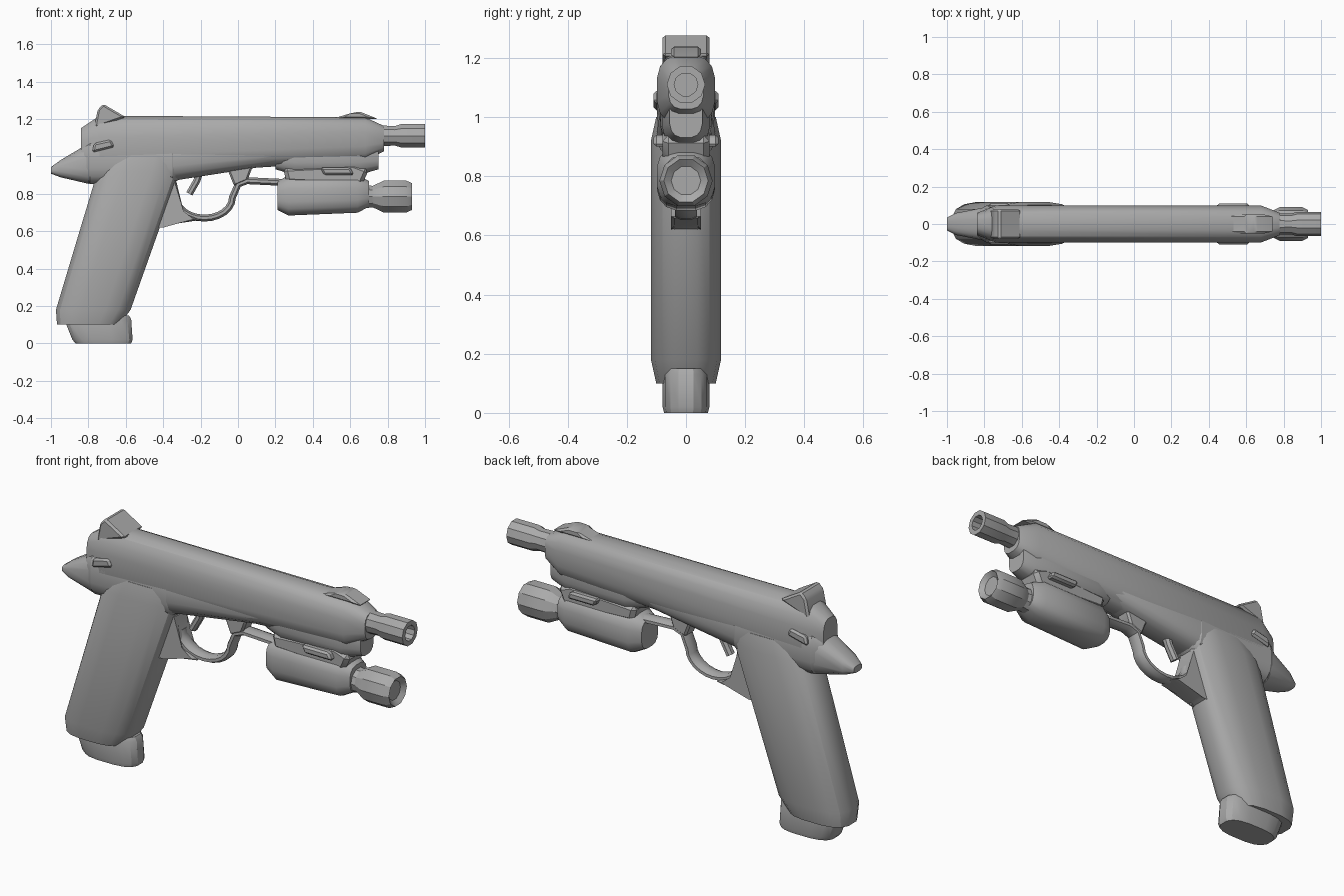
import bpy, bmesh, math
from mathutils import Vector

cube = bpy.data.objects.get("Cube")
if cube:
    bpy.data.objects.remove(cube)

grey = bpy.data.materials.new("plain grey")
grey.use_nodes = True
shade = (.4, .4, .4, 1)
grey.diffuse_color = shade
grey.node_tree.nodes["Principled BSDF"].inputs["Base Color"].default_value = shade


def finish(name, bm):
    bmesh.ops.recalc_face_normals(bm, faces=bm.faces)
    mesh = bpy.data.meshes.new(name)
    bm.to_mesh(mesh)
    bm.free()
    mesh.materials.append(grey)
    mesh.shade_smooth()
    mesh.set_sharp_from_angle(angle=math.radians(30))
    bpy.context.collection.objects.link(bpy.data.objects.new(name, mesh))


def skin(rings):
    """Joins closed rings of points into a capped solid."""
    bm = bmesh.new()
    loops = [[bm.verts.new(point) for point in ring] for ring in rings]
    for near, far in zip(loops, loops[1:]):
        for i in range(len(near)):
            bm.faces.new((near[i - 1], near[i], far[i], far[i - 1]))
    bm.faces.new(loops[0])
    bm.faces.new(loops[-1])
    return bm


def signed_power(value, exponent):
    return math.copysign(abs(value) ** exponent, value)


def mix(pair, factor):
    return pair[0] + (pair[1] - pair[0]) * factor


def bar(name, axis, span, low, high, half, ease=.05, pinch=.7, sides=16):
    """Rounded bar whose pairs give the values at its two ends, which are pinched in."""
    length = span[1] - span[0]
    rings = []
    for factor, scale in ((0, pinch), (ease / length, 1), (1 - ease / length, 1), (1, pinch)):
        along = mix(span, factor)
        bottom, top = mix(low, factor), mix(high, factor)
        ring = []
        for i in range(sides):
            angle = math.tau * (i + .5) / sides
            y = mix(half, factor) * scale * signed_power(math.cos(angle), .7)
            across = (bottom + top) / 2 + (top - bottom) / 2 * scale * signed_power(math.sin(angle), .7)
            ring.append((along, y, across) if axis == "x" else (across, y, along))
        rings.append(ring)
    finish(name, skin(rings))


def turned(name, height, profile, sides=10):
    """Round part along x, from pairs of position and radius."""
    angles = [math.tau * i / sides for i in range(sides)]
    finish(name, skin([[(x, radius * math.cos(a), height + radius * math.sin(a)) for a in angles]
                       for x, radius in profile]))


def strap(name, path, thick=.04, width=.08):
    """Eight-sided band following a path in the side plane."""
    points = [Vector((x, 0, z)) for x, z in path]
    rings = []
    for i, point in enumerate(points):
        before, after = points[max(i - 1, 0)], points[min(i + 1, len(points) - 1)]
        tangent = (after - before).normalized()
        normal = Vector((-tangent.z, 0, tangent.x)) * thick / 2
        sideways = Vector((0, width / 2, 0))
        angles = [math.tau * (k + .5) / 8 for k in range(8)]
        rings.append([point + normal * math.cos(a) + sideways * math.sin(a) for a in angles])
    finish(name, skin(rings))


def plate(name, outline, inner, outer, bevel=.01):
    """Side outline extruded across y with bevelled edges."""
    bm = skin([[(x, y, z) for x, z in outline] for y in (inner, outer)])
    bmesh.ops.bevel(bm, geom=bm.edges[:], offset=bevel, segments=1, affect="EDGES")
    finish(name, bm)


# Upper body
bar("slide", "x", span=(-.84, .78), low=(.88, .98), high=(1.22, 1.21), half=(.1, .1), ease=.1, pinch=.6)
bar("frame_rear", "x", span=(-.84, -.3), low=(.85, .85), high=(1.1, 1.1), half=(.1, .1))
bar("frame_middle", "x", span=(-.4, .3), low=(.86, .97), high=(1.1, 1.1), half=(.1, .09))
bar("frame_front", "x", span=(.2, .75), low=(.9, .9), high=(1.1, 1.1), half=(.09, .08), ease=.1)
turned("barrel", 1.11, [(.7, .06), (.84, .055), (.87, .065), (1, .065), (1, .04), (.94, .04)])
bar("tail", "x", span=(-1, -.75), low=(.9, .84), high=(.95, 1.1), half=(.05, .1))

# Sights
plate("rear_sight", [(-.77, 1.15), (-.75, 1.25), (-.72, 1.28), (-.6, 1.21)], -.08, .08)
plate("front_sight", [(.5, 1.2), (.6, 1.23), (.65, 1.24), (.75, 1.2)], -.05, .05)

# Handle
bar("grip", "z", span=(.1, 1), low=(-1, -.73), high=(-.6, -.28), half=(.12, .12), ease=.08, pinch=.85)
bar("magazine_base", "z", span=(0, .15), low=(-.88, -.94), high=(-.56, -.57), half=(.08, .08), ease=.02, pinch=.94)

# Guard and trigger
arc = [math.pi + math.pi * i / 12 for i in range(13)]
strap("trigger_guard", [(.15 * math.cos(a) - .18, .11 * math.sin(a) + .78) for a in arc] + [(0, .85), (.05, .87), (.26, .86)])
plate("guard_root", [(-.46, .6), (-.4, .63), (-.2, .66), (-.3, .7), (-.33, .87), (-.4, .87)], -.05, .05)
plate("guard_front", [(-.06, .94), (-.02, .84), (.05, .87), (.08, .95)], -.04, .04)
strap("trigger", [(-.2, .93), (-.22, .87), (-.26, .8)], width=.05)

# Lamp under the front
bar("lamp_body", "x", span=(.21, .7), low=(.68, .7), high=(.9, .9), half=(.1, .1), ease=.06)
turned("lamp_head", .785, [(.65, .07), (.72, .06), (.78, .09), (.9, .09), (.93, .075), (.91, .05)])
plate("lamp_mount", [(.26, .86), (.24, .94), (.62, .96), (.7, .93), (.66, .84)], -.08, .08, bevel=.02)

# Side controls
for side in (-1, 1):
    plate("front_catch", [(.46, .9), (.44, .94), (.6, .94), (.62, .9)], side * .07, side * .11)
    plate("safety_lever", [(-.78, 1.02), (-.77, 1.07), (-.68, 1.09), (-.66, 1.05)], side * .08, side * .11)
